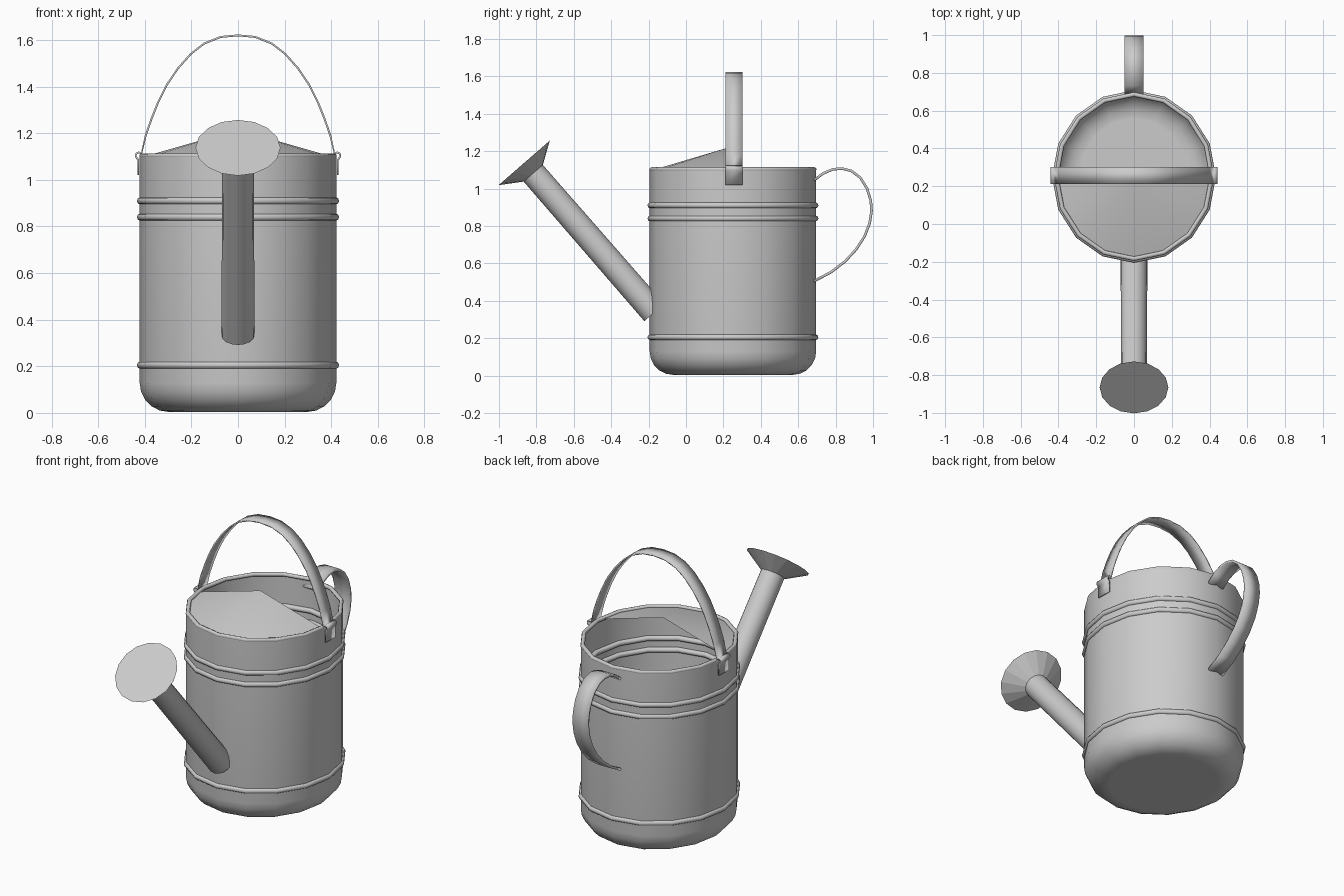
import bpy, math
from mathutils import Vector

if "Cube" in bpy.data.objects:
    bpy.data.objects.remove(bpy.data.objects["Cube"])

SIDES, CY, RX, RY = 16, 0.251, 0.422, 0.445


def add_object(name, verts, faces, smooth=50):
    mesh = bpy.data.meshes.new(name)
    mesh.from_pydata([tuple(v) for v in verts], [], faces)
    mesh.validate()
    obj = bpy.data.objects.new(name, mesh)
    bpy.context.collection.objects.link(obj)
    bpy.ops.object.select_all(action='DESELECT')
    obj.select_set(True)
    bpy.context.view_layer.objects.active = obj
    bpy.ops.object.mode_set(mode='EDIT')
    bpy.ops.mesh.select_all(action='SELECT')
    bpy.ops.mesh.normals_make_consistent(inside=False)
    bpy.ops.object.mode_set(mode='OBJECT')
    if smooth:
        bpy.ops.object.shade_smooth_by_angle(angle=math.radians(smooth))
    return obj


def oval(i, inset, z):
    a = 2 * math.pi * i / SIDES
    return Vector(((RX - inset) * math.cos(a), CY + (RY - inset) * math.sin(a), z))


def skin(rings, closed=False):
    n, m = len(rings[0]), len(rings)
    faces = []
    for k in range(m if closed else m - 1):
        for i in range(n):
            j, l = (i + 1) % n, (k + 1) % m
            faces.append((k * n + i, k * n + j, l * n + j, l * n + i))
    return [v for r in rings for v in r], faces


def oval_loft(profile, closed=False):
    return skin([[oval(i, d, z) for i in range(SIDES)] for d, z in profile], closed)


# Body: open can with rounded bottom edge
profile = [(0.135, 0.004)]
for k in range(6):
    a = math.radians(18 * k)
    profile.append((0.125 * (1 - math.sin(a)), 0.129 - 0.125 * math.cos(a)))
profile.append((0, 1.105))
verts, faces = oval_loft(profile)
faces.append(tuple(range(SIDES)))
add_object("can_body", verts, faces)

# Rolled rim and decorative hoops
for name, z, r, inset in (("rim", 1.102, 0.012, 0.010), ("hoop_bottom", 0.205, 0.016, 0.004),
                          ("hoop_middle", 0.84, 0.016, 0.004), ("hoop_top", 0.91, 0.016, 0.004)):
    circle = [math.radians(45 * k) for k in range(8)]
    ring = [(inset + r * math.cos(a), z + r * math.sin(a)) for a in circle]
    add_object(name, *oval_loft(ring, True))

# Half-cone cover over the front of the opening
edge = [oval(i, 0.012, 1.098) for i in range(SIDES // 2, SIDES + 1)]
edge[0].y = edge[-1].y = 0.212
verts = [Vector((0, 0.212, 1.215))] + edge
add_object("front_cover", verts, [(0, i, i + 1) for i in range(1, len(edge))])

# Spout and rose share one sloping axis
tip = Vector((0, -0.865, 1.1375))
axis = Vector((0, -0.656, 0.754)).normalized()
side = Vector((1, 0, 0))
up = axis.cross(side)


def axis_ring(dist, r):
    c = tip + axis * dist
    return [c + r * (math.cos(2 * math.pi * i / SIDES) * side
                     + math.sin(2 * math.pi * i / SIDES) * up) for i in range(SIDES)]


add_object("spout", *skin([axis_ring(-1.06, 0.071), axis_ring(-0.07, 0.068)]))
verts, faces = skin([axis_ring(-0.075, 0.066), axis_ring(0, 0.182)])
faces.append(tuple(range(SIDES, 2 * SIDES)))
add_object("rose", verts, faces, 0)


def strap(name, path, across, thickness):
    # Flat band following a path, with the given sideways half width
    verts = [p + s * across for p in path for s in (-1, 1)]
    faces = [(2 * i, 2 * i + 1, 2 * i + 3, 2 * i + 2) for i in range(len(path) - 1)]
    obj = add_object(name, verts, faces)
    mod = obj.modifiers.new("thickness", 'SOLIDIFY')
    mod.thickness = thickness
    mod.offset = 0


# Carrying handle, hooked over the rim on both sides
half = [(0.428, 1.02), (0.428, 1.085), (0.439, 1.10), (0.437, 1.113), (0.426, 1.118),
        (0.414, 1.113), (0.396, 1.19), (0.372, 1.26), (0.342, 1.335), (0.304, 1.41),
        (0.258, 1.478), (0.203, 1.54), (0.145, 1.585), (0.075, 1.613)]
points = half + [(0, 1.62)] + [(-x, z) for x, z in reversed(half)]
strap("top_handle", [Vector((x, 0.257, z)) for x, z in points], Vector((0, 0.045, 0)), 0.008)

# Rear handle
points = [(0.685, 1.045), (0.735, 1.082), (0.785, 1.103), (0.835, 1.107), (0.885, 1.094),
          (0.932, 1.058), (0.968, 1.00), (0.988, 0.935), (0.992, 0.88), (0.982, 0.815),
          (0.955, 0.745), (0.91, 0.675), (0.85, 0.61), (0.775, 0.553), (0.685, 0.505)]
strap("back_handle", [Vector((0, y, z)) for y, z in points], Vector((0.05, 0, 0)), 0.014)
